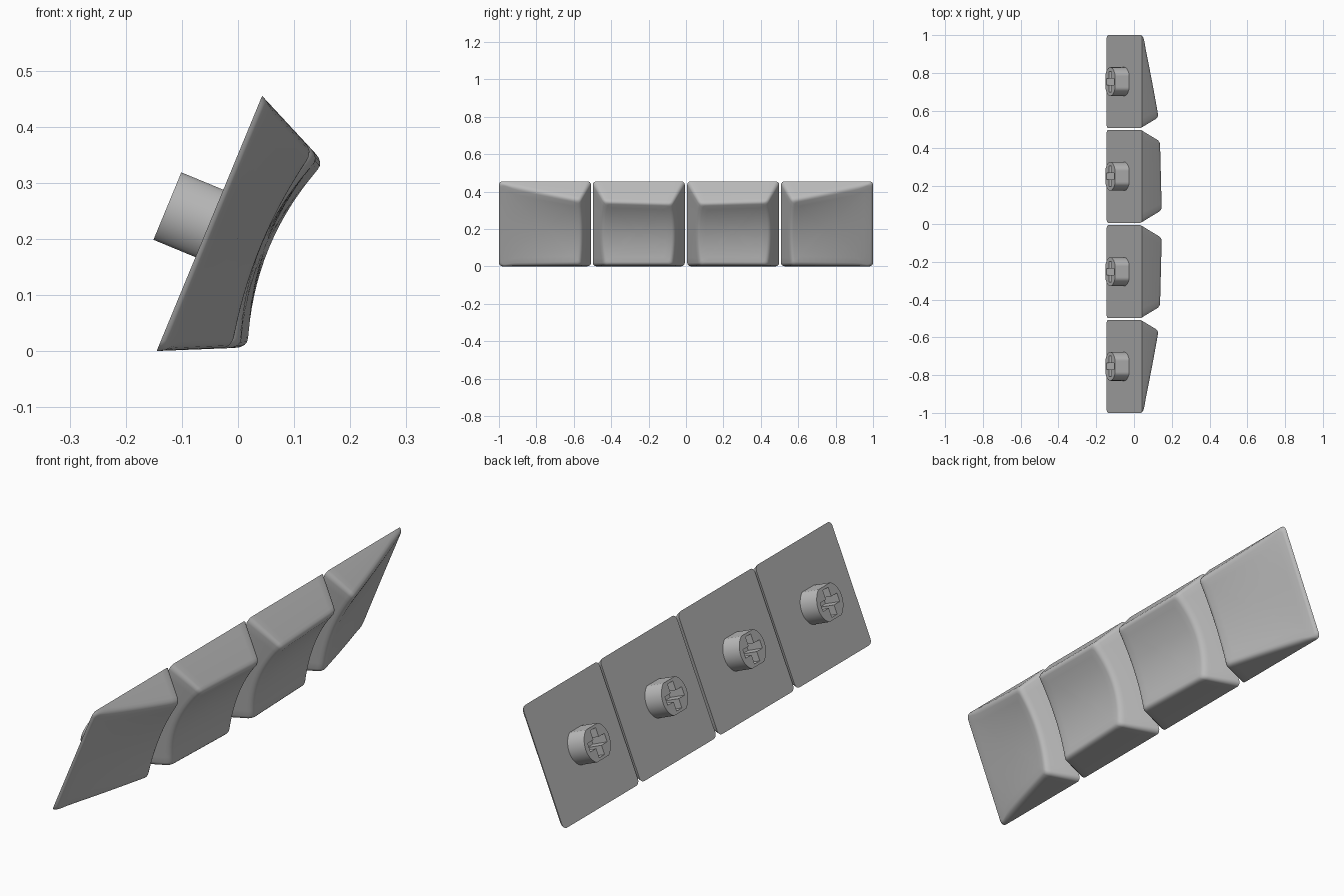
import bpy, bmesh, math
from mathutils import Matrix, Vector

cube = bpy.data.objects.get("Cube")
if cube:
    bpy.data.objects.remove(cube)

grey = bpy.data.materials.new("mid_grey")
grey.use_nodes = True
colour = (0.5, 0.5, 0.5, 1)
grey.diffuse_color = colour
grey.node_tree.nodes["Principled BSDF"].inputs["Base Color"].default_value = colour

HALF = 0.246      # half width of a cap at its base
TAPER = 0.46      # inward lean of the walls per unit of height

# Local axes: x runs up the slope, y across the row, z out of the cap's face
slope = Vector((0.382, 0, 0.924)).normalized()
across = Vector((0, -1, 0))
out = slope.cross(across)
if out.x < 0:
    across, out = -across, -out


def finish(bm, name, centre_y):
    bmesh.ops.recalc_face_normals(bm, faces=bm.faces)
    mesh = bpy.data.meshes.new(name)
    bm.to_mesh(mesh)
    bm.free()
    mesh.materials.append(grey)
    obj = bpy.data.objects.new(name, mesh)
    bpy.context.collection.objects.link(obj)
    frame = Matrix((slope, across, out)).transposed().to_4x4()
    obj.matrix_world = Matrix.Translation((-0.051, centre_y, 0.2275)) @ frame
    bpy.ops.object.select_all(action='DESELECT')
    obj.select_set(True)
    bpy.context.view_layer.objects.active = obj
    bpy.ops.object.shade_smooth_by_angle(angle=math.radians(35))


def rounded_square(half, radius, arc=4, side=14):
    """Outline with evenly divided sides and rounded corners."""
    points = []
    inner = half - radius
    for quarter in range(4):
        turn = Matrix.Rotation(quarter * math.pi / 2, 2)
        for i in range(arc + 1):
            a = math.pi / 2 * i / arc
            points.append(turn @ Vector((inner + radius * math.cos(a), inner + radius * math.sin(a))))
        for i in range(1, side):
            points.append(turn @ Vector((inner - 2 * inner * i / side, half)))
    return points


def inner_height(p, side):
    d = HALF - side * p.y
    return 0.108 + 0.04 * d + 0.034 * ((p.x / 0.18) ** 2 - 0.5) + 0.007


def outer_height(p, side):
    d = HALF - side * p.y
    dish = 0.022 * (d / 0.43) * ((p.x / 0.18) ** 2 - 1)
    return max(0.01, 0.01 + 0.262 * d + dish)


def loft(bm, rings):
    """Join successive closed loops with quads."""
    for a, b in zip(rings, rings[1:]):
        for i in range(len(a)):
            j = (i + 1) % len(a)
            bm.faces.new((a[i], a[j], b[j], b[i]))


def keycap(name, centre_y, side, height):
    bm = bmesh.new()
    outline = rounded_square(HALF, 0.02)
    columns = []
    for base in outline:
        # find where the leaning wall meets the dished top
        rim, h = base.copy(), 0.1
        for _ in range(25):
            h = height(rim, side)
            rim = base * (1 - TAPER * h / HALF)
        soft = min(0.022, h * 0.7)
        low_h = h - soft
        low = (base * (1 - TAPER * low_h / HALF)).to_3d() + Vector((0, 0, low_h))
        corner = rim.to_3d() + Vector((0, 0, h))
        inset = rim * (1 - soft / HALF)
        high = inset.to_3d() + Vector((0, 0, height(inset, side)))
        column = [base.to_3d()]
        for t in (0, 0.25, 0.5, 0.75, 1):
            column.append(low * (1 - t) ** 2 + corner * 2 * t * (1 - t) + high * t * t)
        for f in (0.85, 0.7, 0.5, 0.3, 0.12):
            q = inset * f
            column.append(q.to_3d() + Vector((0, 0, height(q, side))))
        columns.append(column)
    rings = [[bm.verts.new(p) for p in ring] for ring in zip(*columns)]
    loft(bm, rings)
    bm.faces.new(rings[0])
    bm.faces.new(rings[-1])
    finish(bm, name, centre_y)


def stem(name, centre_y):
    bm = bmesh.new()
    length, depth = 0.081, 0.07
    # round post with two flattened sides
    post = []
    for i in range(48):
        a = math.tau * i / 48
        post.append((max(-0.065, min(0.065, 0.076 * math.cos(a))), 0.076 * math.sin(a)))
    # cross-shaped socket
    arm, w = 0.054, 0.017
    cross = []
    for quarter in range(4):
        turn = Matrix.Rotation(quarter * math.pi / 2, 2)
        cross += [turn @ Vector(p) for p in ((arm, -w), (arm, w), (w, w))]

    def ring(points, z):
        return [bm.verts.new((p[0], p[1], z)) for p in points]

    root, end = ring(post, 0.002), ring(post, -length)
    mouth, floor = ring(cross, -length), ring(cross, -length + depth)
    loft(bm, [root, end])
    loft(bm, [mouth, floor])
    bm.faces.new(floor)
    edges = []
    for loop in (end, mouth):
        for i in range(len(loop)):
            edges.append(bm.edges.get((loop[i - 1], loop[i])))
    bmesh.ops.triangle_fill(bm, edges=edges, use_beauty=True)
    finish(bm, name, centre_y)


# Two inner caps and two wedge-shaped outer caps, mirrored across the row
for label, world_side in (("front", -1), ("back", 1)):
    local_side = world_side * (1 if across.y > 0 else -1)
    for kind, y, height in (("inner", 0.2525, inner_height), ("outer", 0.754, outer_height)):
        keycap(f"{label}_{kind}_keycap", world_side * y, local_side, height)
        stem(f"{label}_{kind}_stem", world_side * y)
